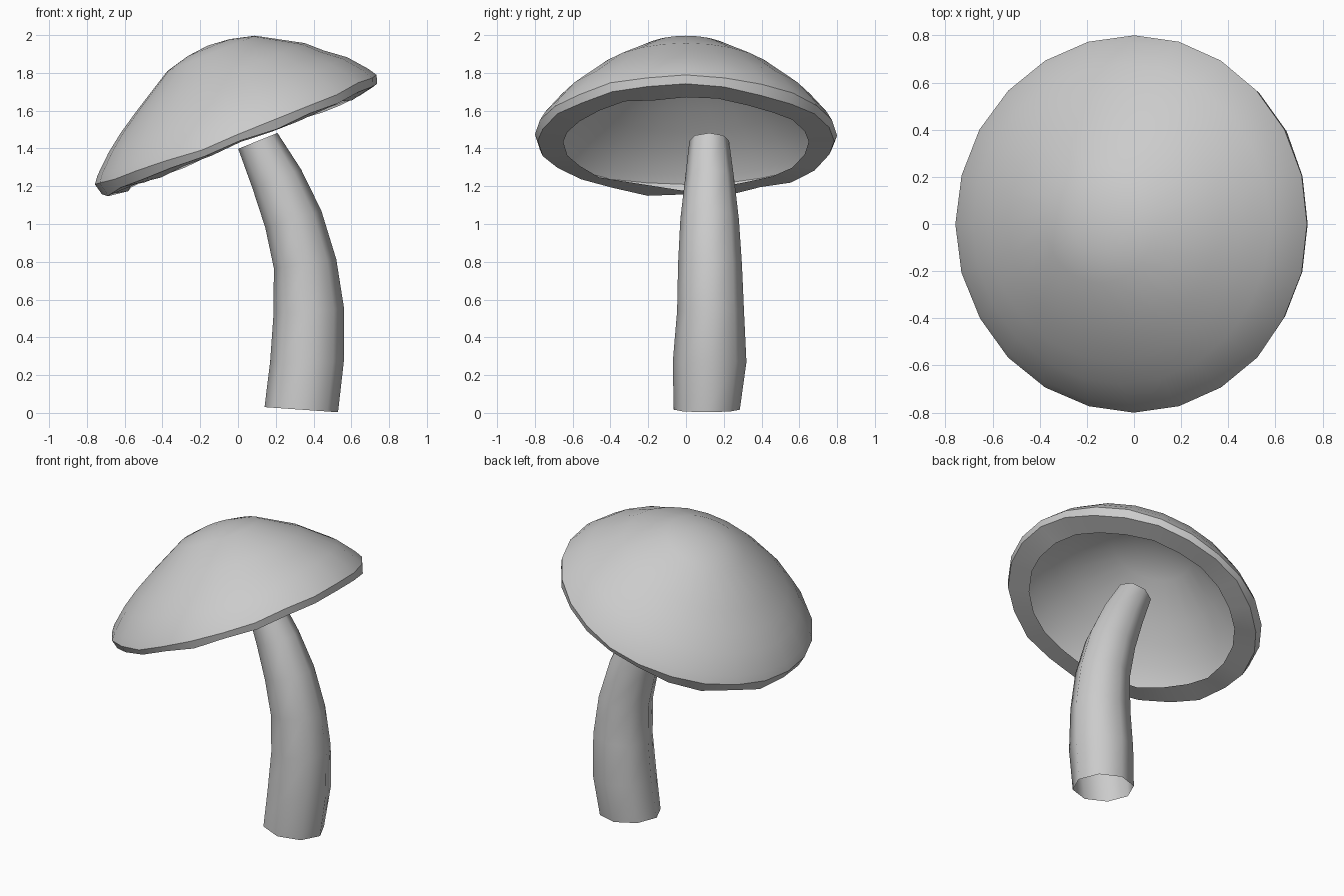
import bpy, bmesh, math, random
from mathutils import Matrix, Vector

if "Cube" in bpy.data.objects:
    bpy.data.objects.remove(bpy.data.objects["Cube"])

random.seed(4)
TILT = math.radians(-22)
CAP = Matrix.Translation((0, 0, 1.47)) @ Matrix.Rotation(TILT, 4, 'Y')


def loft(name, rings, tip=None, angle=35):
    """Skin a list of vertex rings, optionally closing the first one to a point."""
    bm = bmesh.new()
    rows = [[bm.verts.new(p) for p in ring] for ring in rings]
    n = len(rows[0])
    for a, b in zip(rows, rows[1:]):
        for i in range(n):
            j = (i + 1) % n
            bm.faces.new((a[i], b[i], b[j], a[j]))
    if tip is not None:
        v = bm.verts.new(tip)
        for i in range(n):
            bm.faces.new((rows[0][i], rows[0][(i + 1) % n], v))
    bmesh.ops.recalc_face_normals(bm, faces=bm.faces)
    me = bpy.data.meshes.new(name)
    bm.to_mesh(me)
    bm.free()
    ob = bpy.data.objects.new(name, me)
    bpy.context.collection.objects.link(ob)
    bpy.context.view_layer.objects.active = ob
    ob.select_set(True)
    bpy.ops.object.shade_smooth_by_angle(angle=math.radians(angle))
    ob.select_set(False)
    return ob


def cap_ring(r, h, shift=0.0, wave=0.0, jitter=0.0, n=24):
    """Ring around the tilted cap axis with a slightly wavy height."""
    pts = []
    for i in range(n):
        a = 2 * math.pi * i / n
        z = h + wave * (math.cos(2 * a) - 0.6 * math.cos(a)) + random.uniform(-jitter, jitter)
        pts.append(CAP @ Vector((shift + r * math.cos(a), r * math.sin(a), z)))
    return pts


# Cap: thin dome, rim edge and folded-under lip
cap = [
    cap_ring(0.12, 0.488, 0.03),
    cap_ring(0.25, 0.455, 0.03),
    cap_ring(0.48, 0.320, 0.03),
    cap_ring(0.58, 0.245, 0.01),
    cap_ring(0.68, 0.165, 0.01, 0.004),
    cap_ring(0.77, 0.065, 0, 0.010),
    cap_ring(0.80, 0.015, 0, 0.016, 0.006),
    cap_ring(0.785, -0.036, 0, 0.004, 0.012),
    cap_ring(0.65, -0.045, 0, 0, 0.012),
]
loft("mushroom_cap", cap, CAP @ Vector((0.03, 0, 0.50)))

# Stem: open bent tube; (x, y, z, x radius, y radius, lean in degrees)
stem = [
    (0.335, 0.11, 0.017, 0.195, 0.175, 4),
    (0.365, 0.125, 0.27, 0.195, 0.195, 0),
    (0.375, 0.13, 0.54, 0.187, 0.177, -4),
    (0.355, 0.127, 0.79, 0.167, 0.169, -8),
    (0.293, 0.125, 1.025, 0.155, 0.155, -17),
    (0.205, 0.125, 1.24, 0.138, 0.13, -21),
    (0.105, 0.123, 1.44, 0.112, 0.105, -22),
]
rings = []
for x, y, z, rx, ry, lean in stem:
    m = Matrix.Translation((x, y, z)) @ Matrix.Rotation(math.radians(lean), 4, 'Y')
    rings.append([m @ Vector((rx * math.cos(k * math.pi / 4), ry * math.sin(k * math.pi / 4), 0))
                  for k in range(8)])
loft("mushroom_stem", rings, angle=60)
